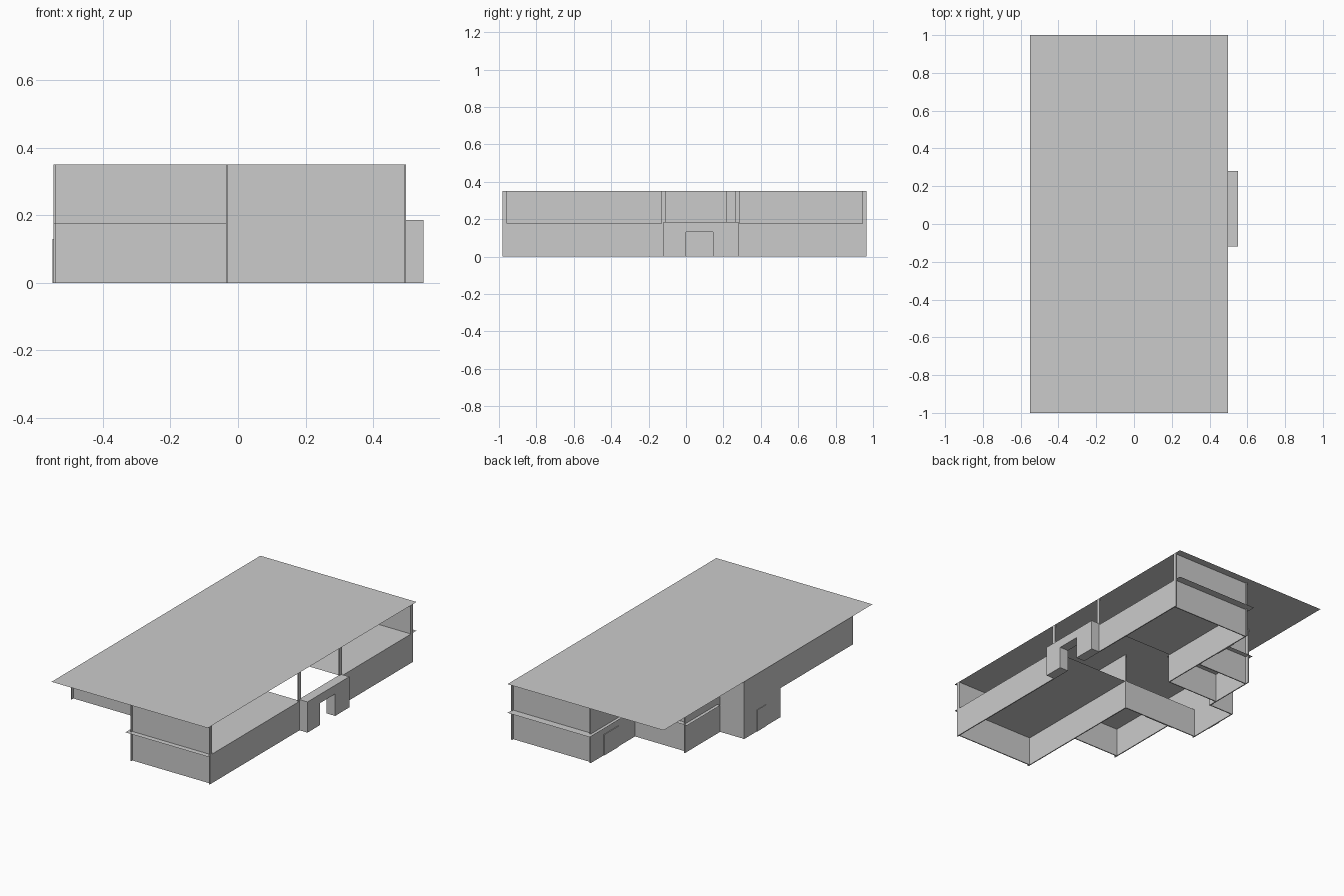
import bpy, bmesh

if "Cube" in bpy.data.objects:
    bpy.data.objects.remove(bpy.data.objects["Cube"])

H, M, T = 0.35, 0.176, 0.006   # roof height, upper floor height, wall thickness


def finish(name, bm):
    me = bpy.data.meshes.new(name)
    bm.to_mesh(me)
    bm.free()
    ob = bpy.data.objects.new(name, me)
    bpy.context.collection.objects.link(ob)
    return ob


def box(name, x0, x1, y0, y1, z0, z1):
    bm = bmesh.new()
    bmesh.ops.create_cube(bm, size=1)
    for v in bm.verts:
        v.co = (x1 if v.co.x > 0 else x0, y1 if v.co.y > 0 else y0, z1 if v.co.z > 0 else z0)
    return finish(name, bm)


def sheet(name, x0, x1, y0, y1, z):
    bm = bmesh.new()
    bm.faces.new([bm.verts.new(p) for p in ((x0, y0, z), (x1, y0, z), (x1, y1, z), (x0, y1, z))])
    return finish(name, bm)


def wall_y(name, x, y0, y1, z0=0, z1=H):
    """Wall running along y."""
    return box(name, x - T / 2, x + T / 2, y0, y1, z0, z1)


def wall_x(name, y, x0, x1, z0=0, z1=H):
    """Wall running along x."""
    return box(name, x0, x1, y - T / 2, y + T / 2, z0, z1)


# Roof and upper floors, thin sheets
sheet("roof", -0.55, 0.497, -1, 1, H)
sheet("upper_floor_front", -0.055, 0.497, -1, -0.115, M)
sheet("upper_floor_back", -0.055, 0.497, 0.28, 1, M)
sheet("upper_floor_stair", -0.405, -0.035, 0.25, 0.57, M)

# Main wing: end walls and inner long walls
wall_x("front_wall", -0.965, -0.035, 0.494)
wall_x("back_wall", 0.95, -0.035, 0.494)
wall_y("inner_wall_front", -0.033, -0.98, -0.11)
wall_y("inner_wall_back", -0.033, 0.27, 0.965)

# Right side: low walls with open windows above, framed by jambs
wall_y("right_wall_front", 0.494, -0.98, -0.12, 0, M)
wall_y("right_wall_back", 0.494, 0.28, 0.965, 0, M)
for i, y in enumerate((-0.98, -0.13, 0.263, 0.943)):
    wall_y(f"window_jamb_{i}", 0.494, y, y + 0.022, M, H)

# Stair block on the left
wall_x("stair_wall_back", 0.537, -0.38, -0.036)
wall_x("stair_wall_front", 0.273, -0.38, -0.036)
wall_y("stair_wall_left", -0.382, 0.215, 0.56)

# Left wing: full height part plus raised storey on the front
wall_x("left_wing_back", 0.22, -0.546, -0.382)
wall_y("left_wall_lower", -0.544, -0.125, 0.225, 0, M)
wall_y("left_wall_upper", -0.544, -0.82, 0.225, M, H)
wall_x("left_wing_lower_front", -0.112, -0.546, -0.036, 0, M)
wall_x("left_wing_upper_front", -0.8, -0.546, -0.036, M, H)

# Flat door panels
box("front_door", -0.38, -0.18, -0.118, -0.11, 0, 0.126)
box("left_door", -0.55, -0.543, 0.015, 0.1, 0, 0.13)
box("back_left_door", -0.04, -0.033, 0.7, 0.84, 0, 0.126)

# Entrance porch: arch profile pushed out along x
bm = bmesh.new()
profile = ((-0.12, 0), (0.0, 0), (0.0, 0.133), (0.145, 0.133),
           (0.145, 0), (0.28, 0), (0.28, 0.186), (-0.12, 0.186))
face = bm.faces.new([bm.verts.new((0.492, y, z)) for y, z in profile])
ext = bmesh.ops.extrude_face_region(bm, geom=[face])
for v in ext["geom"]:
    if isinstance(v, bmesh.types.BMVert):
        v.co.x = 0.55
bmesh.ops.recalc_face_normals(bm, faces=bm.faces)
finish("entrance_porch", bm)
